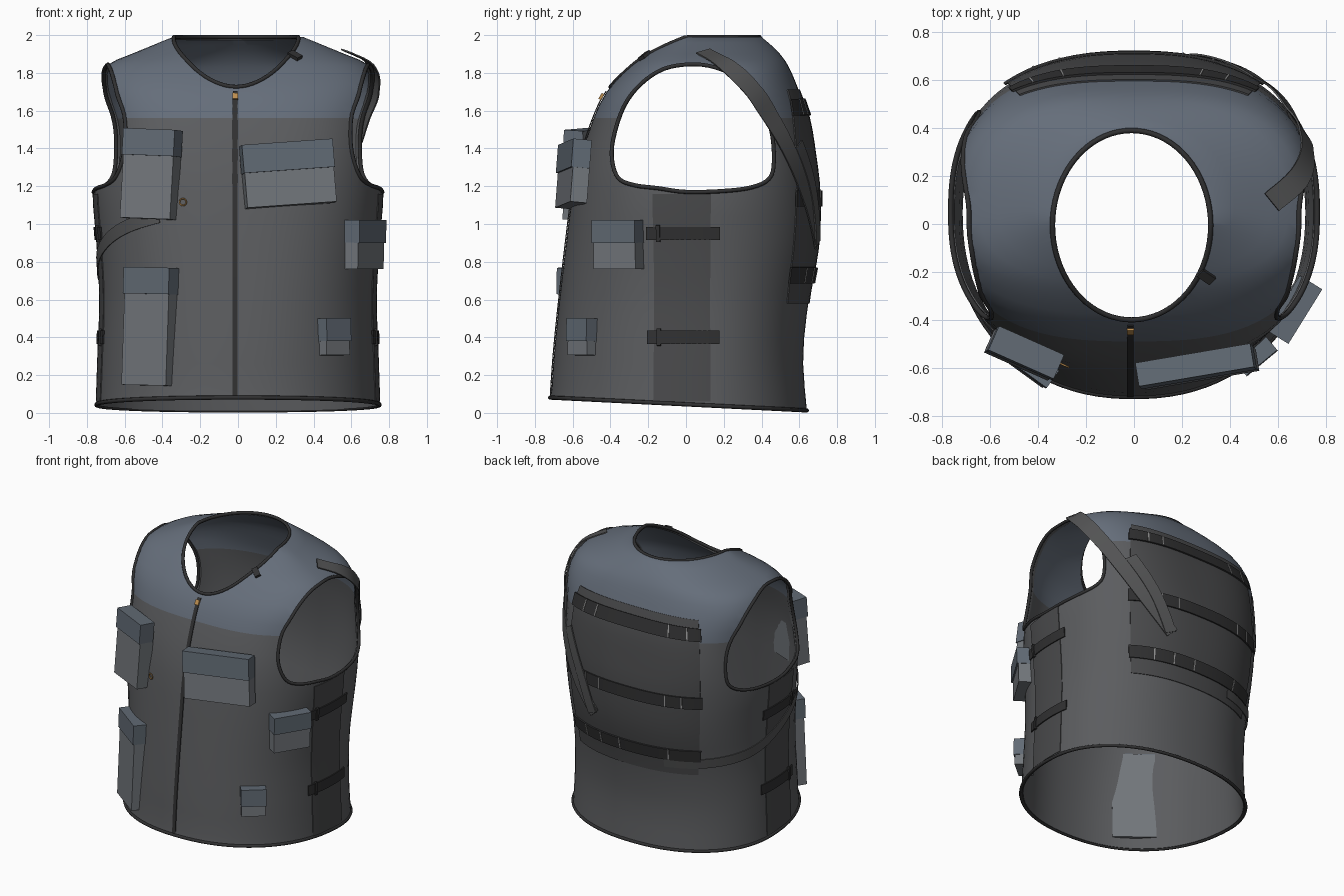
import bpy, bmesh, math
from mathutils import Vector as V, Matrix

if "Cube" in bpy.data.objects:
    bpy.data.objects.remove(bpy.data.objects["Cube"])

def mat(name, c):
    m = bpy.data.materials.new(name)
    m.diffuse_color = (*c, 1)
    m.use_nodes = True
    m.node_tree.nodes["Principled BSDF"].inputs["Base Color"].default_value = m.diffuse_color
    return m
BODY, YOKE = mat("body_grey", (.105, .108, .114)), mat("yoke_blue", (.13, .155, .195))
PANEL, DARK = mat("panel_grey", (.068, .069, .072)), mat("webbing_black", (.03, .03, .031))
POUCH, FLAP = mat("pouch_grey", (.17, .183, .2)), mat("flap_blue", (.12, .145, .175))
STRAP, GOLD, STITCH = mat("strap_grey", (.085, .086, .088)), mat("brass", (.5, .27, .08)), mat("stitch", (.3, .3, .3))

# Torso profile: height, half width, front y, back y, squareness
C = .05
R = [(0, .75, -.72, .64, 2.2), (.3, .74, -.70, .62, 2.2), (.6, .73, -.67, .65, 2.25),
     (.9, .745, -.635, .70, 2.35), (1.17, .765, -.60, .705, 2.45), (1.35, .745, -.56, .685, 2.7),
     (1.56, .745, -.49, .65, 2.75), (1.7, .76, -.42, .60, 2.75), (1.84, .695, -.29, .54, 2.6),
     (1.92, .515, -.19, .48, 2.3), (1.99, .345, -.08, .40, 2.0)]

def row(z):
    z = min(max(z, 0), 1.99)
    i = max(k for k in range(len(R) - 1) if R[k][0] <= z)
    d = R[i + 1][0] - R[i][0]
    t = (z - R[i][0]) / d
    def slope(k, j):
        a, b = R[max(k - 1, 0)], R[min(k + 1, len(R) - 1)]
        return (b[j] - a[j]) / (b[0] - a[0])
    return [(2*t**3 - 3*t*t + 1) * R[i][j] + (t**3 - 2*t*t + t) * d * slope(i, j)
            + (3*t*t - 2*t**3) * R[i + 1][j] + (t**3 - t*t) * d * slope(i + 1, j) for j in range(1, 5)]

def level(p):
    w, f, b, n = row(p[2])
    h = b - C if p[1] > C else C - f
    return ((abs(p[0]) / w)**n + (abs(p[1] - C) / h)**n) ** (1 / n)

def proj(p, only_out=False):
    s = 1 / max(level(p), 1e-6)
    if only_out:
        s = max(s, 1)
    return V((p[0] * s, C + (p[1] - C) * s, p[2]))

def normal(p):
    e = .004
    g = [level(p + V(a) * e) - level(p - V(a) * e) for a in ((1, 0, 0), (0, 1, 0), (0, 0, 1))]
    return V(g).normalized()

def smooth_path(pts, steps, closed=False):
    pts, out = [V(p) for p in pts], []
    n = len(pts)
    g = (lambda i: pts[i % n]) if closed else (lambda i: pts[min(max(i, 0), n - 1)])
    for i in range(n if closed else n - 1):
        a, b, c, d = g(i - 1), g(i), g(i + 1), g(i + 2)
        for k in range(steps):
            t = k / steps
            out.append(.5 * (2*b + (c - a)*t + (2*a - 5*b + 4*c - d)*t*t + (3*b - a - 3*c + d)*t**3))
    return out if closed else out + [pts[-1]]

def activate(ob):
    bpy.ops.object.select_all(action='DESELECT')
    ob.select_set(True)
    bpy.context.view_layer.objects.active = ob

def finish(bm, name, mats, angle=35):
    bmesh.ops.recalc_face_normals(bm, faces=bm.faces)
    me = bpy.data.meshes.new(name)
    bm.to_mesh(me)
    bm.free()
    ob = bpy.data.objects.new(name, me)
    bpy.context.collection.objects.link(ob)
    for m in mats:
        me.materials.append(m)
    activate(ob)
    if angle:
        bpy.ops.object.shade_smooth_by_angle(angle=math.radians(angle))
    return ob

# Fabric band that hugs the torso along a path
def ribbon(name, pts, width, m, lift=.004, thick=.012, across=1, steps=6, up=None, loose=False):
    path = [proj(p, loose) for p in smooth_path(pts, steps)]
    bm, loops = bmesh.new(), []
    for i, p in enumerate(path):
        t = (path[min(i + 1, len(path) - 1)] - path[max(i - 1, 0)]).normalized()
        side = V(up) if up else t.cross(normal(p)).normalized()
        q = [proj(p + side * width * (k / across - .5), loose) for k in range(across + 1)]
        loops.append([bm.verts.new(a + normal(a) * (lift + thick)) for a in q]
                     + [bm.verts.new(a + normal(a) * lift) for a in reversed(q)])
    n = len(loops[0])
    for a, b in zip(loops, loops[1:]):
        for k in range(n):
            bm.faces.new((a[k], a[(k + 1) % n], b[(k + 1) % n], b[k]))
    for l in (loops[0], loops[-1]):
        for k in range(across):
            bm.faces.new((l[k], l[k + 1], l[n - 2 - k], l[n - 1 - k]))
    return finish(bm, name, [m])

def tube(name, pts, r=.011, m=DARK):
    cu = bpy.data.curves.new(name, 'CURVE')
    cu.dimensions, cu.bevel_depth, cu.bevel_resolution = '3D', r, 2
    sp = cu.splines.new('POLY')
    sp.points.add(len(pts) - 1)
    for s, p in zip(sp.points, pts):
        s.co = (*p, 1)
    sp.use_cyclic_u = True
    cu.materials.append(m)
    ob = bpy.data.objects.new(name, cu)
    bpy.context.collection.objects.link(ob)
    activate(ob)
    bpy.ops.object.convert(target='MESH')

def prism(name, a, b):
    bm = bmesh.new()
    A, B = [[bm.verts.new(p) for p in l] for l in (a, b)]
    bm.faces.new(A)
    bm.faces.new(B[::-1])
    for i in range(len(A)):
        j = (i + 1) % len(A)
        bm.faces.new((A[i], A[j], B[j], B[i]))
    ob = finish(bm, name, [], 0)
    ob.hide_render = True
    return ob

# Vest shell
N = 96
zs = [0] + [.13 + i * .13 for i in range(12)] + [1.63, 1.7, 1.75, 1.8, 1.84, 1.87, 1.9, 1.93, 1.96, 1.99]
def hem(p):
    return V((p[0], p[1], .045 - .05 * p[1]))
bm, rings = bmesh.new(), []
for z in zs:
    ring = [proj((math.cos(2*math.pi*i/N), C + math.sin(2*math.pi*i/N), z)) for i in range(N)]
    rings.append([bm.verts.new(p if z else hem(p)) for p in ring])
rings.append([bm.verts.new((v.co.x * .5, C + (v.co.y - C) * .5, 1.99)) for v in rings[-1]])
for a, b in zip(rings, rings[1:]):
    for i in range(N):
        f = bm.faces.new((a[i], a[(i + 1) % N], b[(i + 1) % N], b[i]))
        f.material_index = int(f.calc_center_median().z > 1.565)
vest = finish(bm, "vest_shell", [BODY, YOKE], 0)
md = vest.modifiers.new("thickness", 'SOLIDIFY')
md.thickness, md.offset = .016, -1
arm = smooth_path([(0, y, z) for y, z in (
    (-.15, 1.19), (0, 1.17), (.2, 1.175), (.35, 1.195), (.44, 1.24), (.465, 1.33), (.45, 1.5), (.38, 1.66),
    (.28, 1.77), (.15, 1.83), (.02, 1.845), (-.12, 1.82), (-.24, 1.74), (-.33, 1.62), (-.385, 1.45),
    (-.39, 1.33), (-.355, 1.24), (-.27, 1.205))], 4, True)
neck = [V((-.01 + .33*math.cos(2*math.pi*i/72), -.005 + .395*math.sin(2*math.pi*i/72), 0)) for i in range(72)]
cutters = [prism("armhole_cutter", [p + V((-1.5, 0, 0)) for p in arm], [p + V((1.5, 0, 0)) for p in arm]),
           prism("neck_cutter", [p + V((0, 0, 1.5)) for p in neck], [p + V((0, 0, 2.3)) for p in neck])]
for c in cutters:
    md = vest.modifiers.new("cut", 'BOOLEAN')
    md.object, md.operation, md.solver = c, 'DIFFERENCE', 'EXACT'
activate(vest)
for md in list(vest.modifiers):
    bpy.ops.object.modifier_apply(modifier=md.name)
for c in cutters:
    bpy.data.objects.remove(c)
bpy.ops.object.shade_smooth_by_angle(angle=math.radians(40))

# Edge binding on armholes, neck and hem
for s, side in ((1, "right"), (-1, "left")):
    pts = []
    for p in arm:
        w, f, b, n = row(p.z)
        r = abs(p.y - C) / (b - C if p.y > C else C - f)
        pts.append((s * w * max(0, 1 - r**n)**(1 / n), p.y, p.z))
    tube(side + "_armhole_binding", pts)
def neck_height(p):
    lo, hi = 1.4, 1.99
    for _ in range(24):
        mid = (lo + hi) / 2
        lo, hi = (mid, hi) if level((p.x, p.y, mid)) < 1 else (lo, mid)
    return V((p.x, p.y, lo))
tube("neck_binding", [neck_height(p) for p in neck])
tube("hem_binding", [hem(proj((math.cos(2*math.pi*i/N), C + math.sin(2*math.pi*i/N), 0))) for i in range(N)])

# Side panels with adjuster straps and buckles
for s, side in ((1, "right"), (-1, "left")):
    ribbon(side + "_side_panel", [(s*.75, y, .61) for y in (-.18, -.03, .13)], 1.1, PANEL, 0, .005, 14, up=(0, 0, 1))
    for k, z in enumerate((.95, .40)):
        ribbon(f"{side}_side_strap_{k}", [(s*.75, y, z) for y in (-.22, -.1, .05, .18)], .07, DARK, .005, .008)
        ribbon(f"{side}_strap_buckle_{k}", [(s*.75, -.15, z - .045), (s*.75, -.15, z + .045)], .02, DARK, .005, .016, steps=1)

# Back panel with three webbing rows
ribbon("back_panel", [(x, .6, 1.145) for x in (-.54, -.3, 0, .3, .54)], 1.13, PANEL, 0, .007, 16, up=(0, 0, 1))
for k, (z, xs) in enumerate(((1.615, (.4, .28, -.3, -.45)), (1.135, (.3, .18, -.28, -.4)), (.73, (.35, .2, .05, -.3)))):
    ribbon(f"back_webbing_{k}", [(x, .58, z) for x in (-.54, -.3, 0, .3, .54)], .085, DARK, .007, .01, up=(0, 0, 1))
    for j, x in enumerate(xs):
        ribbon(f"webbing_stitch_{k}_{j}", [(x, .62, z - .04), (x, .62, z + .04)], .008, STITCH, .013, .007, steps=1)

# Carry sling over the right shoulder and around the left waist
ribbon("shoulder_sling", [(.57, .09, 1.90), (.64, .2, 1.83), (.68, .34, 1.7), (.64, .46, 1.53), (.56, .56, 1.33),
                          (.42, .64, 1.1), (.25, .68, .9)], .095, STRAP, .012, .008, loose=True)
ribbon("sling_tail", [(.48, .54, 1.42), (.36, .64, 1.15), (.26, .67, .9)], .08, STRAP, .02, .008)
ribbon("waist_sling", [(-.28, .66, .66), (-.5, .5, .67), (-.7, .25, .71), (-.76, 0, .79), (-.7, -.25, .9),
                       (-.55, -.42, .99), (-.42, -.55, 1.04)], .07, STRAP, .006, .005)

# Front zip with slider, ring and shoulder clip
ribbon("front_zip", [(-.015, -.7, .09), (-.015, -.65, .6), (-.015, -.6, 1.1), (-.015, -.5, 1.5), (-.015, -.43, 1.7)],
       .026, DARK, .001, .006)
ribbon("zip_slider", [(-.015, -.45, 1.655), (-.015, -.45, 1.685)], .03, GOLD, .004, .014, steps=1)
c = proj((-.28, -.56, 1.115))
c += normal(c) * .008
tube("brass_ring", [c + V((.018*math.cos(a*math.pi/8), -.008*math.cos(a*math.pi/8), .018*math.sin(a*math.pi/8)))
                    for a in range(16)], .004, GOLD)

def box(name, M, size, m):
    bm = bmesh.new()
    bmesh.ops.create_cube(bm, size=1, matrix=M @ Matrix.Diagonal((*size, 1)))
    finish(bm, name, [m], 0)

def frame(p, pitch, roll):
    n = normal(p)
    n = V((n.x, n.y, n.z * pitch)).normalized()
    x = V((0, 0, 1)).cross(n).normalized()
    M = Matrix((x, n.cross(x), n)).transposed().to_4x4()
    return Matrix.Translation(p) @ M @ Matrix.Rotation(math.radians(roll), 4, 'Z')

box("shoulder_clip", frame(proj((.34, -.25, 1.885)), 1, -50) @ Matrix.Translation((0, 0, .006)), (.07, .04, .025), DARK)

# Pouches: x, y, z, width, height, depth, roll, flap height, sink
for name, x, y, z, w, h, d, roll, fl, sink in (
        ("upper_left_pouch", -.43, -.49, 1.26, .29, .47, .10, -2, .14, .02),
        ("upper_right_pouch", .25, -.54, 1.26, .48, .33, .09, 4, .15, .015),
        ("lower_left_pouch", -.435, -.52, .455, .29, .62, .08, -1, .14, .03),
        ("side_pouch", .64, -.34, .89, .26, .255, .10, 0, .12, .035),
        ("small_pouch", .475, -.51, .40, .16, .19, .10, 0, .12, .045)):
    M = frame(proj((x, y, z)), .5, roll)
    box(name, M @ Matrix.Translation((0, 0, d/2 - sink)), (w, h, d), POUCH)
    box(name + "_flap", M @ Matrix.Translation((0, h/2 - fl/2 + .004, d/2 + .006 - sink)), (w + .008, fl, d + .008), FLAP)
